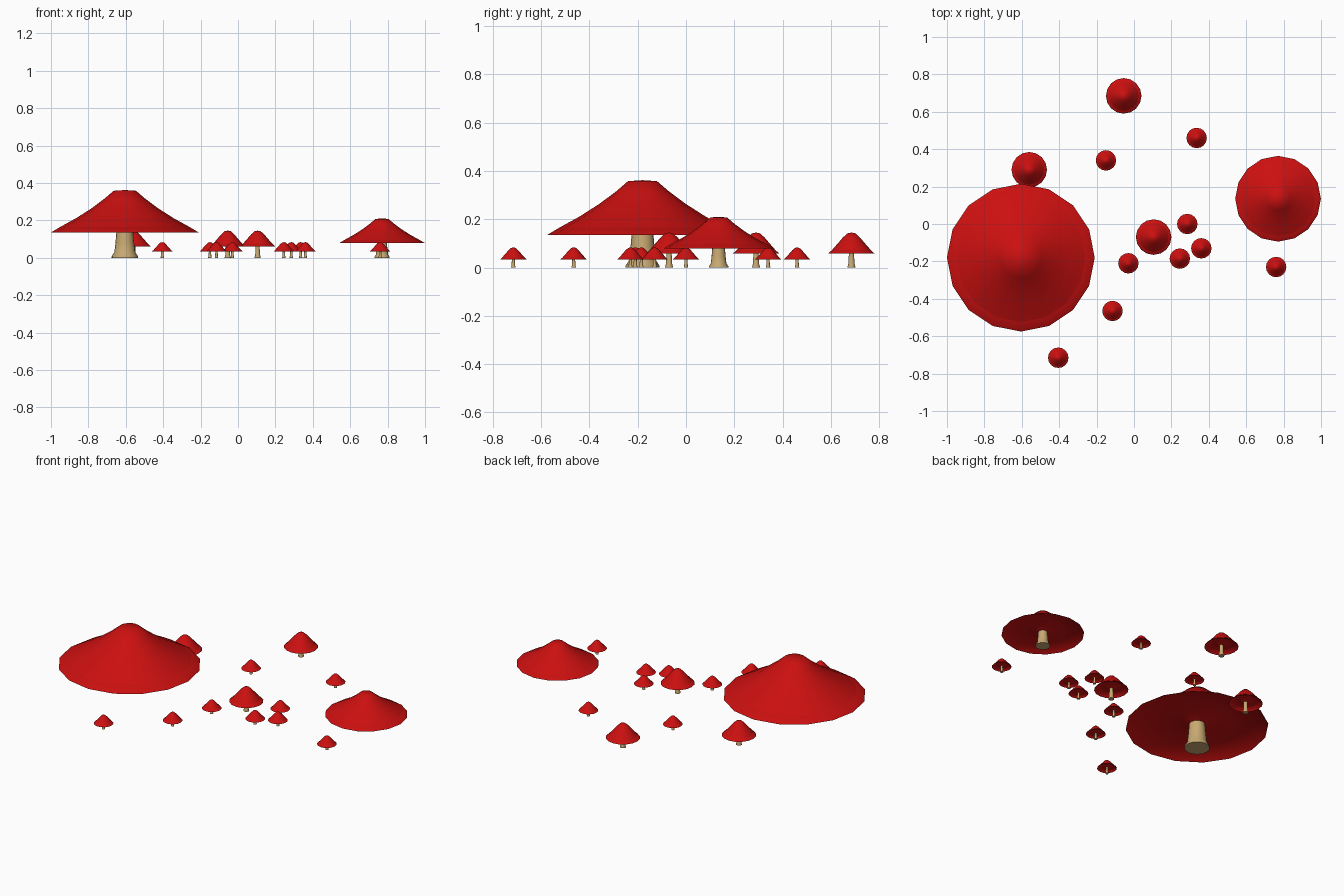
import bpy, bmesh, math

cube = bpy.data.objects.get("Cube")
if cube:
    bpy.data.objects.remove(cube, do_unlink=True)

SIDES = 16


def make_material(name, rgb):
    mat = bpy.data.materials.new(name)
    mat.use_nodes = True
    colour = (*rgb, 1)
    mat.diffuse_color = colour
    mat.node_tree.nodes["Principled BSDF"].inputs["Base Color"].default_value = colour
    return mat


red = make_material("cap_red", (0.6, 0.005, 0.005))
tan = make_material("stem_tan", (0.58, 0.4, 0.17))


def ring(bm, r, z):
    if r == 0:
        return [bm.verts.new((0, 0, z))] * SIDES
    return [bm.verts.new((r * math.cos(a), r * math.sin(a), z))
            for a in (math.tau * i / SIDES for i in range(SIDES))]


def lathe(name, profiles, mat):
    """Spin each (radius, height) profile about z into one mesh."""
    bm = bmesh.new()
    for profile in profiles:
        rings = [ring(bm, r, z) for r, z in profile]
        for a, b in zip(rings, rings[1:]):
            for i in range(SIDES):
                j = (i + 1) % SIDES
                corners = dict.fromkeys((a[i], b[i], b[j], a[j]))
                bm.faces.new(list(corners))
    mesh = bpy.data.meshes.new(name)
    bm.to_mesh(mesh)
    bm.free()
    mesh.materials.append(mat)
    for poly in mesh.polygons:
        poly.use_smooth = True
    return mesh


# Broad mushroom: cap top, then lip and underside
broad_cap = lathe("broad_cap", [
    [(0, 0.362), (0.06, 0.358), (0.11, 0.315), (0.18, 0.263), (0.26, 0.212), (0.345, 0.165)],
    [(0.395, 0.135), (0.345, 0.165), (0.2, 0.175), (0.1, 0.168), (0.04, 0.15)],
], red)
broad_stem = lathe("broad_stem", [
    [(0.04, 0.19), (0.045, 0.14), (0.05, 0.08), (0.056, 0.03), (0.07, 0.008), (0.07, 0), (0, 0)],
], tan)

# Pointed mushroom
pointed_cap = lathe("pointed_cap", [
    [(0, 0.145), (0.016, 0.142), (0.035, 0.125), (0.058, 0.098), (0.08, 0.073)],
    [(0.095, 0.059), (0.08, 0.073), (0.045, 0.077), (0.01, 0.066)],
], red)
pointed_stem = lathe("pointed_stem", [
    [(0.01, 0.085), (0.011, 0.05), (0.013, 0.015), (0.016, 0.004), (0.016, 0), (0, 0)],
], tan)


def place(name, cap, stem, x, y, scale):
    for part, mesh in (("cap", cap), ("stem", stem)):
        obj = bpy.data.objects.new(f"{name}_{part}", mesh)
        obj.location = (x, y, 0)
        obj.scale = (scale,) * 3
        bpy.context.collection.objects.link(obj)
        obj.select_set(True)
        bpy.context.view_layer.objects.active = obj


bpy.ops.object.select_all(action="DESELECT")
place("large_mushroom", broad_cap, broad_stem, -0.605, -0.18, 1)
place("medium_mushroom", broad_cap, broad_stem, 0.77, 0.135, 0.58)

for x, y in [(-0.055, 0.685), (-0.56, 0.29), (0.105, -0.07)]:
    place("small_mushroom", pointed_cap, pointed_stem, x, y, 1)

for x, y in [(0.335, 0.46), (-0.15, 0.34), (0.285, 0), (0.36, -0.13), (0.245, -0.185),
             (-0.03, -0.21), (0.76, -0.23), (-0.115, -0.465), (-0.405, -0.715)]:
    place("tiny_mushroom", pointed_cap, pointed_stem, x, y, 0.575)

bpy.ops.object.shade_smooth_by_angle(angle=math.radians(60))
bpy.ops.object.select_all(action="DESELECT")
